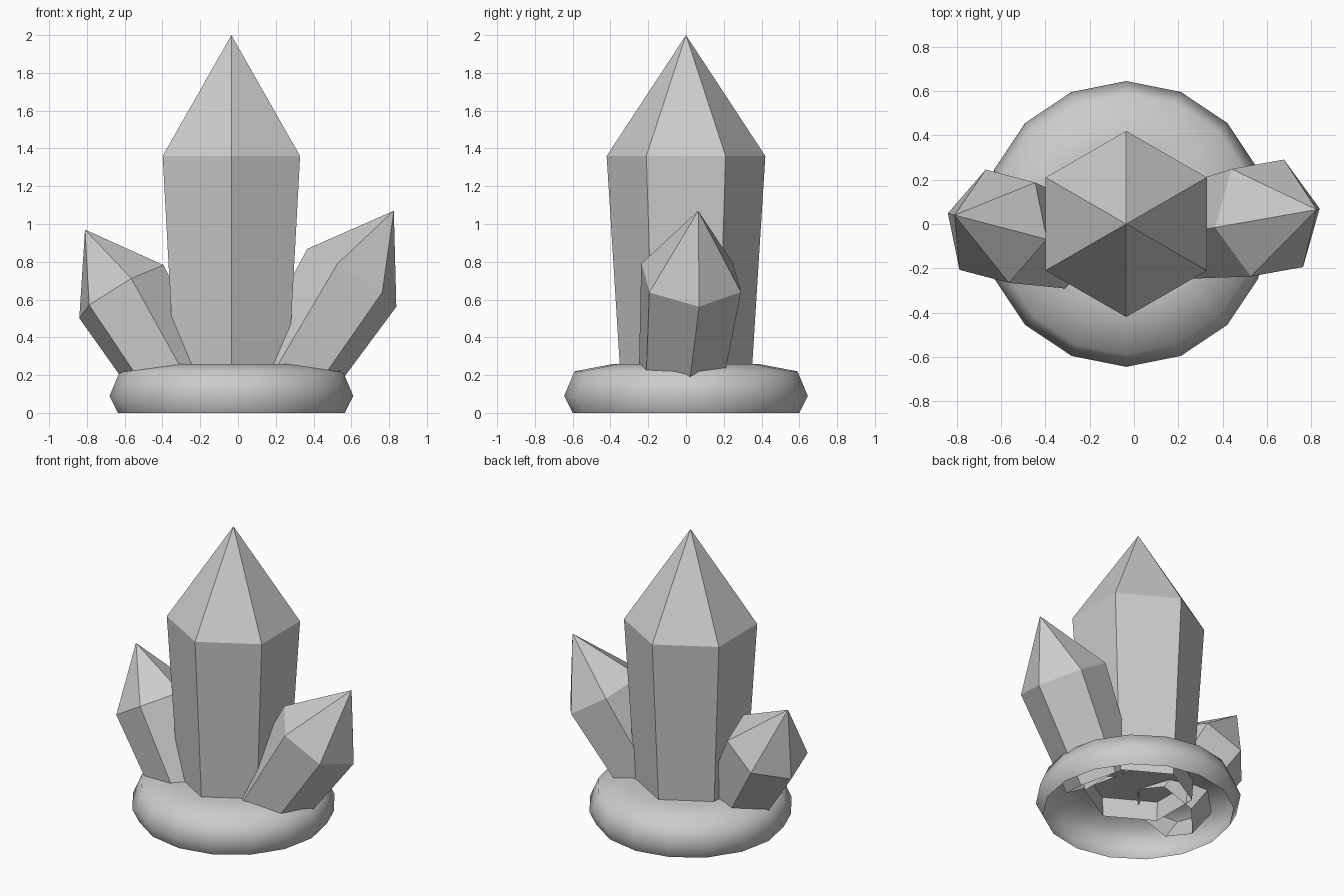
import bpy
import bmesh
from math import cos, sin, pi
from mathutils import Vector, Matrix

cube = bpy.data.objects.get("Cube")
if cube:
    bpy.data.objects.remove(cube)

# One plain grey for everything
grey = bpy.data.materials.new("pale_grey")
grey.use_nodes = True
grey.diffuse_color = (0.6, 0.6, 0.6, 1)
grey.node_tree.nodes["Principled BSDF"].inputs["Base Color"].default_value = (0.6, 0.6, 0.6, 1)


def finish(name, bm, smooth=False):
    bmesh.ops.recalc_face_normals(bm, faces=bm.faces)
    for f in bm.faces:
        f.smooth = smooth
    mesh = bpy.data.meshes.new(name)
    bm.to_mesh(mesh)
    bm.free()
    mesh.materials.append(grey)
    obj = bpy.data.objects.new(name, mesh)
    bpy.context.collection.objects.link(obj)
    return obj


def bridge(bm, a, b):
    n = len(a)
    for i in range(n):
        bm.faces.new((a[i], a[(i + 1) % n], b[(i + 1) % n], b[i]))


def crystal(name, tip, shoulder, corner, length, taper=0.815):
    """Six-sided tapered prism with a pointed tip and an open foot."""
    tip, shoulder = Vector(tip), Vector(shoulder)
    axis = (tip - shoulder).normalized()
    arm = Vector(corner) - shoulder
    size = arm.length
    arm = (arm - axis * arm.dot(axis)).normalized() * size
    foot = shoulder - axis * length
    arms = [Matrix.Rotation(i * pi / 3, 3, axis) @ arm for i in range(6)]
    bm = bmesh.new()
    low = [bm.verts.new(foot + a * taper) for a in arms]
    high = [bm.verts.new(shoulder + a) for a in arms]
    top = bm.verts.new(tip)
    bridge(bm, low, high)
    for i in range(6):
        bm.faces.new((high[i], high[(i + 1) % 6], top))
    # The foot is open, so orient the sides explicitly outwards
    return finish(name, bm)


# Rounded base: sixteen-sided shell, closed on top and open below
CENTRE_X = -0.035
SIDES = 16
profile = [(0.60, 0), (0.645, 0.09), (0.59, 0.22), (0.38, 0.26)]
bm = bmesh.new()
rings = [[bm.verts.new((CENTRE_X + r * cos(2 * pi * i / SIDES), r * sin(2 * pi * i / SIDES), z))
          for i in range(SIDES)] for r, z in profile]
for lower, upper in zip(rings, rings[1:]):
    bridge(bm, lower, upper)
bm.faces.new(rings[-1])
finish("base", bm, smooth=True)

# Crystals
crystal("main_crystal", (CENTRE_X, 0, 2), (CENTRE_X, 0, 1.36), (CENTRE_X, 0.42, 1.36), 1.24)
crystal("left_crystal", (0.825, 0.065, 1.07), (0.602, 0.027, 0.715), (0.84, 0.07, 0.565), 0.68)
crystal("right_crystal", (-0.81, 0.04, 0.97), (-0.617, -0.01, 0.642), (-0.845, 0.05, 0.51), 0.58)
